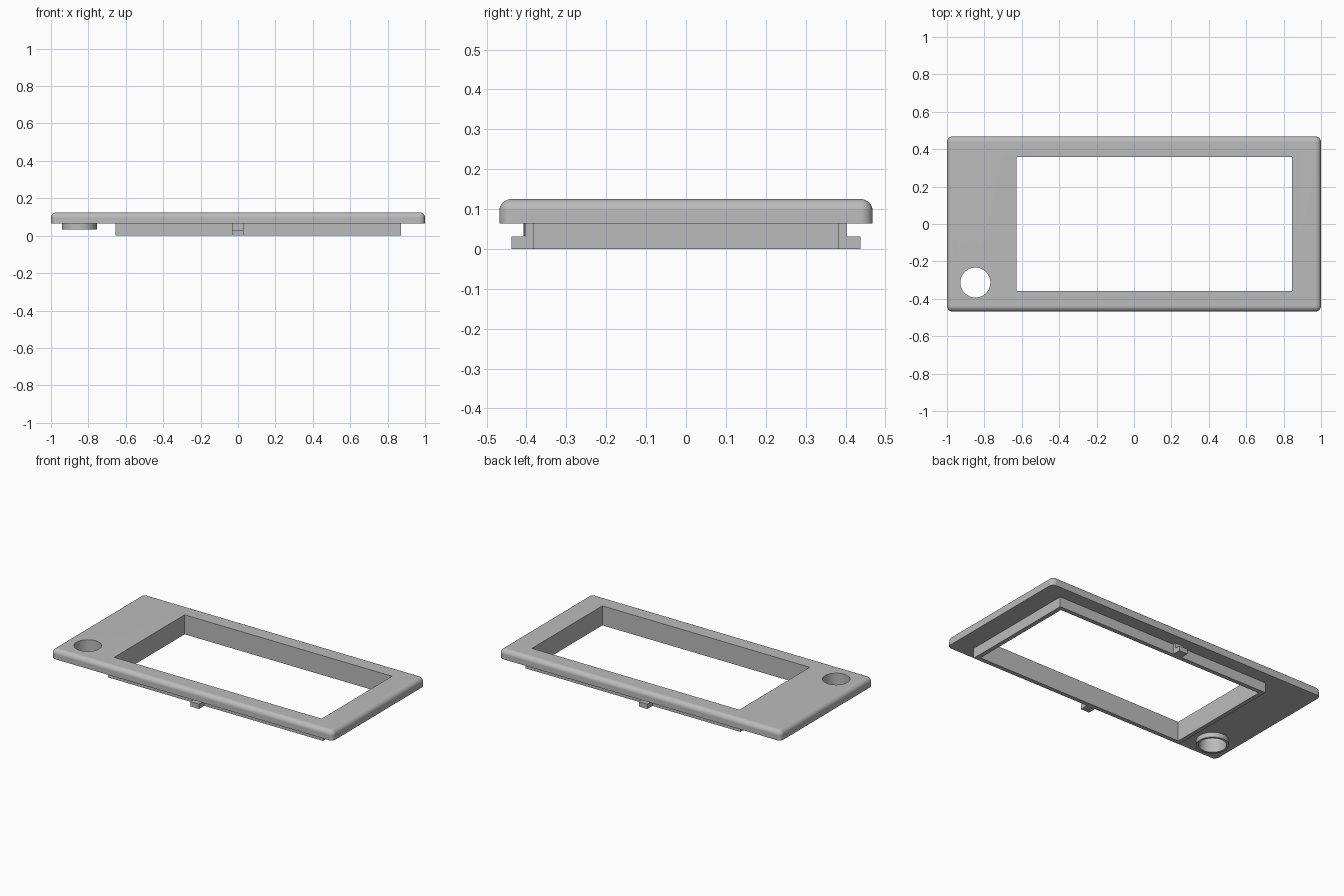
import bpy, bmesh, math

if "Cube" in bpy.data.objects:
    bpy.data.objects.remove(bpy.data.objects["Cube"])

grey = bpy.data.materials.new("mid grey")
grey.diffuse_color = (0.5, 0.5, 0.5, 1)
grey.use_nodes = True
grey.node_tree.nodes["Principled BSDF"].inputs["Base Color"].default_value = grey.diffuse_color


def make_object(name, bm):
    mesh = bpy.data.meshes.new(name)
    bmesh.ops.recalc_face_normals(bm, faces=bm.faces)
    bm.to_mesh(mesh)
    bm.free()
    mesh.materials.append(grey)
    ob = bpy.data.objects.new(name, mesh)
    bpy.context.collection.objects.link(ob)
    return ob


def box_mesh(x0, x1, y0, y1, z0, z1):
    bm = bmesh.new()
    bmesh.ops.create_cube(bm, size=1)
    for v in bm.verts:
        v.co = (x1 if v.co.x > 0 else x0,
                y1 if v.co.y > 0 else y0,
                z1 if v.co.z > 0 else z0)
    return bm


def cylinder(name, x, y, r, z0, z1):
    bm = bmesh.new()
    bmesh.ops.create_cone(bm, cap_ends=True, segments=64,
                          radius1=r, radius2=r, depth=z1 - z0)
    bmesh.ops.translate(bm, verts=bm.verts, vec=(x, y, (z0 + z1) / 2))
    return make_object(name, bm)


def activate(ob):
    bpy.ops.object.select_all(action='DESELECT')
    ob.select_set(True)
    bpy.context.view_layer.objects.active = ob


def cut(ob, cutter):
    activate(ob)
    mod = ob.modifiers.new("cut", 'BOOLEAN')
    mod.operation = 'DIFFERENCE'
    mod.solver = 'EXACT'
    mod.object = cutter
    bpy.ops.object.modifier_apply(modifier=mod.name)


def smooth(ob):
    activate(ob)
    bpy.ops.object.shade_smooth_by_angle(angle=math.radians(30))
    mod = ob.modifiers.new("even shading", 'WEIGHTED_NORMAL')
    mod.keep_sharp = True


PLATE_Z, TOP_Z = 0.064, 0.125
HOLE_X, HOLE_Y = -0.848, -0.313

# Cutters for the screen window and the round hole
window = make_object("window_cutter", box_mesh(-0.629, 0.844, -0.357, 0.357, -0.1, 0.3))
hole = cylinder("hole_cutter", HOLE_X, HOLE_Y, 0.08, -0.1, 0.3)

# Face plate: all edges rounded except the bottom ones
bm = box_mesh(-1, 1, -0.468, 0.468, PLATE_Z, TOP_Z)
edges = [e for e in bm.edges if any(v.co.z > 0.1 for v in e.verts)]
bmesh.ops.bevel(bm, geom=edges, offset=0.03, segments=8, profile=0.5, affect='EDGES')
plate = make_object("face_plate", bm)
cut(plate, window)
cut(plate, hole)
smooth(plate)

# Rim around the window, below the plate
rim = make_object("window_rim", box_mesh(-0.656, 0.872, -0.384, 0.384, 0, PLATE_Z))
cut(rim, window)

# Round collar below the hole
collar = cylinder("hole_collar", HOLE_X, HOLE_Y, 0.094, 0.033, PLATE_Z)
cut(collar, hole)
smooth(collar)

# L-shaped clips on the front and back of the rim
for name, side in (("front_clip", -1), ("back_clip", 1)):
    profile = [(0.384, 0), (0.437, 0), (0.437, 0.031), (0.404, 0.031),
               (0.404, PLATE_Z), (0.384, PLATE_Z)]
    bm = bmesh.new()
    face = bm.faces.new([bm.verts.new((-0.031, side * y, z)) for y, z in profile])
    ext = bmesh.ops.extrude_face_region(bm, geom=[face])
    new = [g for g in ext["geom"] if isinstance(g, bmesh.types.BMVert)]
    bmesh.ops.translate(bm, verts=new, vec=(0.06, 0, 0))
    # keep the end face that the extrusion started from
    if face.is_valid is False or len(bm.faces) < 8:
        bmesh.ops.holes_fill(bm, edges=bm.edges, sides=0)
    make_object(name, bm)

for cutter in (window, hole):
    bpy.data.objects.remove(cutter)
